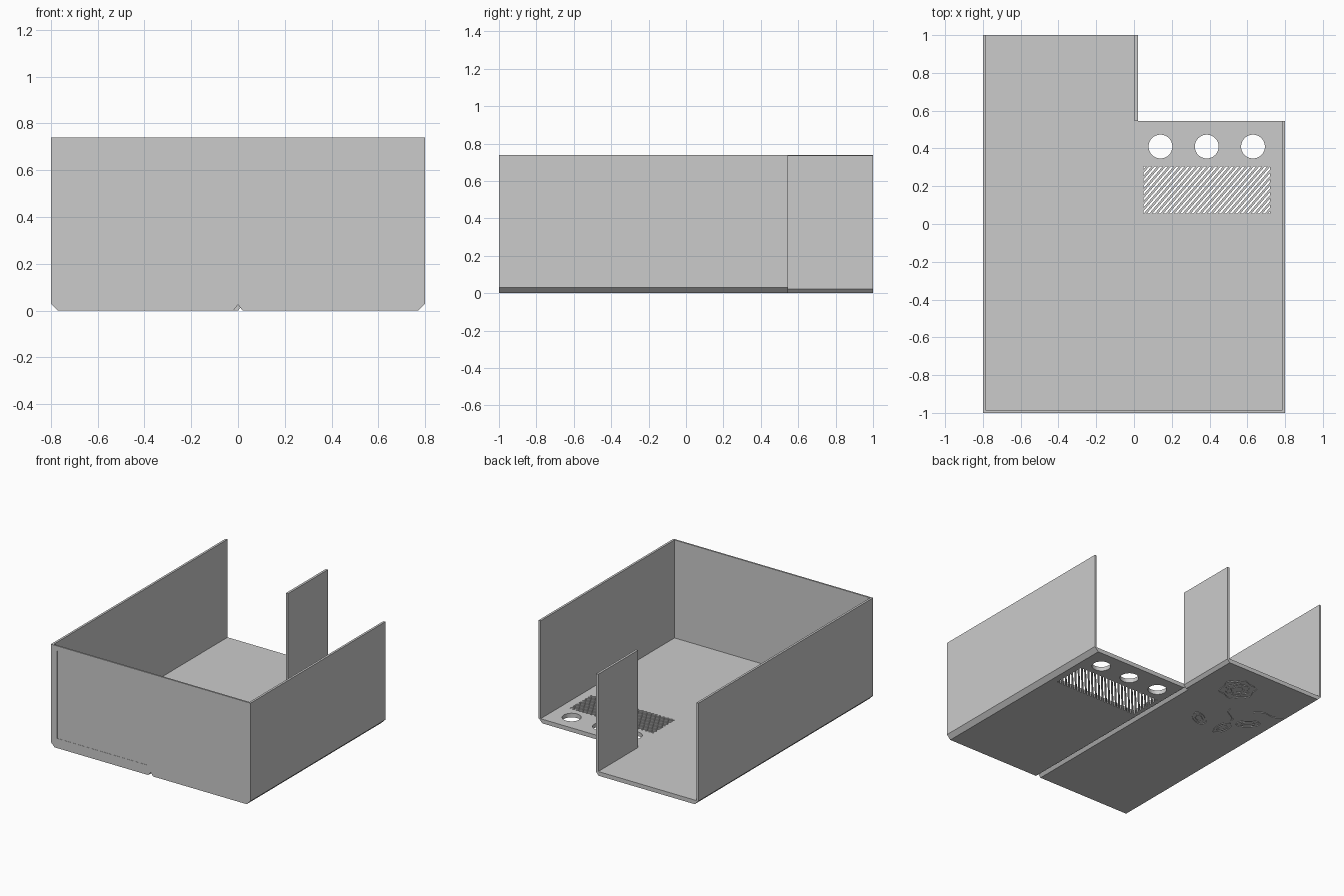
import bpy, bmesh, math
from mathutils import Vector

if "Cube" in bpy.data.objects:
    bpy.data.objects.remove(bpy.data.objects["Cube"], do_unlink=True)

SHADE = (0.6, 0.6, 0.6, 1)
grey = bpy.data.materials.new("plain_grey")
grey.use_nodes = True
grey.diffuse_color = SHADE
grey.node_tree.nodes["Principled BSDF"].inputs["Base Color"].default_value = SHADE

WALL, FLOOR, TOP = 0.016, 0.03, 0.74
STEP = 0.545          # where the wide part of the tray ends
FRONT = -0.988        # inner face of the front wall


def finish(name, bm):
    bmesh.ops.recalc_face_normals(bm, faces=bm.faces)
    mesh = bpy.data.meshes.new(name)
    bm.to_mesh(mesh)
    bm.free()
    mesh.materials.append(grey)
    ob = bpy.data.objects.new(name, mesh)
    bpy.context.collection.objects.link(ob)
    return ob


def add_prism(bm, points, depth):
    """Join two copies of a closed loop of points into a solid."""
    a = [bm.verts.new(p) for p in points]
    b = [bm.verts.new(Vector(p) + Vector(depth)) for p in points]
    bm.faces.new(a)
    bm.faces.new(b[::-1])
    for i in range(len(a)):
        bm.faces.new((a[i - 1], a[i], b[i], b[i - 1]))


def profile(name, xz, y0, y1):
    bm = bmesh.new()
    add_prism(bm, [(x, y0, z) for x, z in xz], (0, y1 - y0, 0))
    return finish(name, bm)


def box(name, x0, x1, y0, y1, z0, z1):
    return profile(name, [(x0, z0), (x1, z0), (x1, z1), (x0, z1)], y0, y1)


def cut(target, cutter):
    cutter.hide_render = True
    mod = target.modifiers.new("cut", "BOOLEAN")
    mod.operation, mod.solver, mod.object = "DIFFERENCE", "EXACT", cutter
    bpy.context.view_layer.objects.active = target
    bpy.ops.object.modifier_apply(modifier=mod.name)
    bpy.data.objects.remove(cutter, do_unlink=True)


# Floor of the wide part: chamfered sides and a V groove underneath
inner = 0.8 - WALL
under = [(-0.8, FLOOR), (-0.77, 0), (-0.02, 0), (0, 0.025),
         (0.02, 0), (0.77, 0), (0.8, FLOOR)]
floor = profile("floor", under, FRONT, STEP)

# Side walls of the wide part
for name, x0, x1 in (("right_wall", -0.8, -inner), ("left_wall", inner, 0.8)):
    box(name, x0, x1, FRONT, STEP, FLOOR, TOP)

# Rear extension: narrower channel with its own short inner wall
channel = profile("rear_channel",
                  [(-0.8, TOP), (-0.8, FLOOR), (-0.77, 0), (0, 0), (0.02, 0.022),
                   (0.02, 0.735), (0.003, 0.735), (0.003, FLOOR), (-inner, FLOOR), (-inner, TOP)],
                  STEP, 1)

# Front wall with a barely recessed panel
front = profile("front_wall", [(-0.8, TOP)] + under + [(0.8, TOP)], -1, FRONT)
PANEL_X, PANEL_Z = (-0.75, -0.03), (0.07, 0.705)
cut(front, box("panel_cutter", *PANEL_X, -1.1, -0.9, *PANEL_Z))
box("front_panel", *PANEL_X, -0.9985, FRONT - 0.0015, *PANEL_Z)

# Three round holes
for x in (0.14, 0.385, 0.63):
    bm = bmesh.new()
    bmesh.ops.create_cone(bm, cap_ends=True, segments=48, radius1=0.063, radius2=0.063, depth=0.2)
    bmesh.ops.translate(bm, verts=bm.verts, vec=(x, 0.41, 0))
    cut(floor, finish("hole_cutter", bm))

# Vent opening filled with slanted bars
VX0, VX1, VY0, VY1 = 0.05, 0.72, 0.055, 0.305
cut(floor, box("vent_cutter", VX0, VX1, VY0, VY1, -0.1, 0.1))
SLANT = math.radians(49)
across = Vector((math.sin(SLANT), -math.cos(SLANT), 0))
low = across.dot(Vector((VX0, VY1, 0)))
high = across.dot(Vector((VX1, VY0, 0)))
PITCH, BAR = 0.022, 0.012
bars = bmesh.new()
for i in range(int((high - low) / PITCH)):
    a = low + (i + 0.5) * PITCH
    strip = bmesh.new()
    strip.faces.new([strip.verts.new((x, y, 0)) for x, y in
                     ((VX0, VY0), (VX1, VY0), (VX1, VY1), (VX0, VY1))])
    for offset, sign in ((a, -1), (a + BAR, 1)):
        bmesh.ops.bisect_plane(strip, geom=strip.verts[:] + strip.edges[:] + strip.faces[:],
                               plane_co=across * offset, plane_no=across * sign, clear_outer=True)
    for face in strip.faces:
        add_prism(bars, [v.co.copy() for v in face.verts], (0, 0, FLOOR))
    strip.free()
finish("vent_bars", bars)


# Shallow flower engraving under the rear of the floor
def engrave(target, pts, width, closed):
    bm = bmesh.new()
    pts = [Vector((x, y, 0)) for x, y in pts]
    n = len(pts)
    rows = []
    for i, p in enumerate(pts):
        before = pts[i - 1] if closed or i else p
        after = pts[(i + 1) % n] if closed or i < n - 1 else p
        t = (after - before).normalized()
        side = Vector((-t.y, t.x, 0)) * width / 2
        rows.append([bm.verts.new(p + s * side + Vector((0, 0, z)))
                     for s, z in ((1, -0.02), (-1, -0.02), (-1, 0.005), (1, 0.005))])
    for i in range(n if closed else n - 1):
        a, b = rows[i], rows[(i + 1) % n]
        for k in range(4):
            bm.faces.new((a[k], a[(k + 1) % 4], b[(k + 1) % 4], b[k]))
    if not closed:
        bm.faces.new(rows[0])
        bm.faces.new(rows[-1])
    cut(target, finish("engraving_cutter", bm))


def loop(cx, cy, rx, ry, turn, wave):
    out = []
    for i in range(40):
        a = math.tau * i / 40
        r = 1 + wave * math.sin(6 * a)
        x, y = rx * r * math.cos(a), ry * r * math.sin(a)
        out.append((cx + x * math.cos(turn) - y * math.sin(turn),
                    cy + x * math.sin(turn) + y * math.cos(turn)))
    return out


# Bloom, twig, stem and leaves
for r in (0.04, 0.075, 0.115):
    engrave(channel, loop(-0.27, 0.76, r, r, r * 9, 0.09), 0.012, True)
steps = [i / 10 for i in range(11)]
engrave(channel, [(-0.55 - 0.2 * t, 0.59 + 0.08 * t + 0.02 * math.sin(6 * t)) for t in steps],
        0.01, False)
engrave(floor, [(-0.4 - 0.1 * t + 0.02 * math.sin(6 * t), 0.53 - 0.12 * t) for t in steps],
        0.01, False)
for cx, cy, turn in ((-0.32, 0.3, 0.6), (-0.52, 0.3, 1.6), (-0.62, 0.45, 2.4)):
    for s in (1, 0.55):
        engrave(floor, loop(cx, cy, 0.08 * s, 0.04 * s, turn, 0), 0.008, True)
